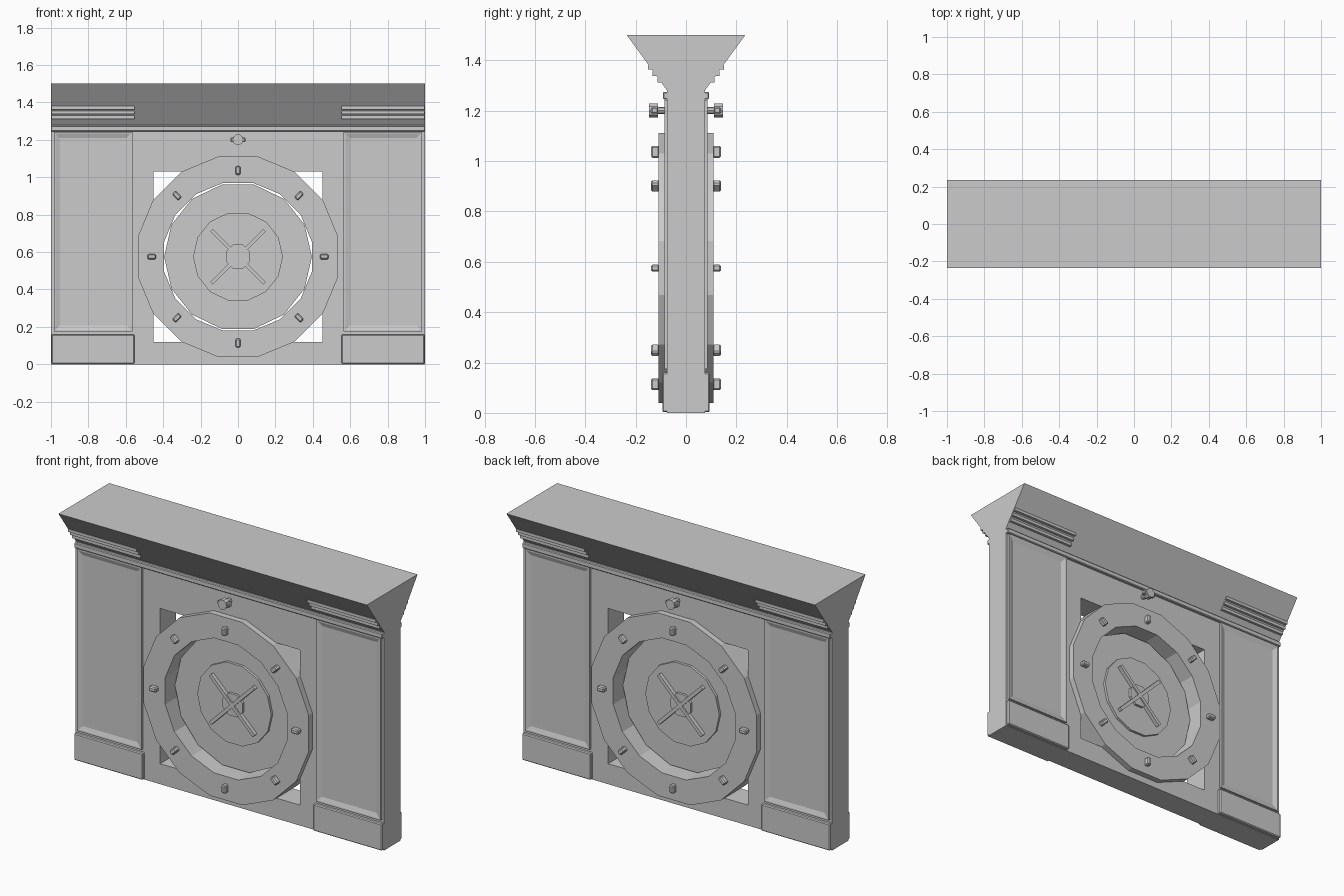
import bpy, bmesh, math
from mathutils import Matrix, Vector

if "Cube" in bpy.data.objects:
    bpy.data.objects.remove(bpy.data.objects["Cube"])

CZ = 0.575          # height of the wheel centre


def finish(name, bm):
    bmesh.ops.recalc_face_normals(bm, faces=bm.faces)
    me = bpy.data.meshes.new(name)
    bm.to_mesh(me)
    bm.free()
    ob = bpy.data.objects.new(name, me)
    bpy.context.collection.objects.link(ob)
    return ob


def box(name, lo, hi, bevel=0.0, mat=None):
    bm = bmesh.new()
    size = [b - a for a, b in zip(lo, hi)]
    mid = [(a + b) / 2 for a, b in zip(lo, hi)]
    bmesh.ops.create_cube(bm, size=1, matrix=Matrix.Translation(mid) @ Matrix.Diagonal((*size, 1)))
    if bevel:
        bmesh.ops.bevel(bm, geom=bm.edges[:], offset=bevel, segments=1, affect='EDGES')
    if mat:
        bm.transform(mat)
    return finish(name, bm)


def disc(name, r, y0, y1, n, z=CZ, phase=0.0):
    # cylinder along y between y0 and y1
    bm = bmesh.new()
    vs = [bm.verts.new((r * math.cos(phase + i * math.tau / n), y0,
                        z + r * math.sin(phase + i * math.tau / n))) for i in range(n)]
    f = bm.faces.new(vs)
    ext = bmesh.ops.extrude_face_region(bm, geom=[f])
    bmesh.ops.translate(bm, vec=(0, y1 - y0, 0),
                        verts=[v for v in ext['geom'] if isinstance(v, bmesh.types.BMVert)])
    return finish(name, bm)


def prism_x(name, profile, x0, x1):
    # side profile (y, z) extruded along x
    bm = bmesh.new()
    a = [bm.verts.new((x0, y, z)) for y, z in profile]
    b = [bm.verts.new((x1, y, z)) for y, z in profile]
    bm.faces.new(a)
    bm.faces.new(b)
    for i in range(len(a)):
        j = (i + 1) % len(a)
        bm.faces.new((a[i], a[j], b[j], b[i]))
    return finish(name, bm)


def panel(name, x0, x1, z0, z1, s):
    # raised frame with a sloped recess, facing s * y
    bm = bmesh.new()
    mid = ((x0 + x1) / 2, s * 0.075, (z0 + z1) / 2)
    bmesh.ops.create_cube(bm, size=1, matrix=Matrix.Translation(mid)
                          @ Matrix.Diagonal((x1 - x0, 0.022, z1 - z0, 1)))
    bm.normal_update()
    face = max(bm.faces, key=lambda f: f.normal.y * s)
    bmesh.ops.inset_region(bm, faces=[face], thickness=0.012)
    bmesh.ops.inset_region(bm, faces=[face], thickness=0.035, depth=-0.009)
    return finish(name, bm)


# wall with a square opening
wall = box("wall", (-1, -0.075, 0), (1, 0.075, 1.28))
cutter = box("opening_cutter", (-0.453, -0.3, 0.12), (0.453, 0.3, 1.03))
cutter.hide_render = True
cutter.hide_viewport = True
mod = wall.modifiers.new("opening", 'BOOLEAN')
mod.object = cutter
mod.operation = 'DIFFERENCE'
mod.solver = 'EXACT'

# flared top
prism_x("flared_top", [(-0.075, 1.28), (0.075, 1.28), (0.235, 1.5), (-0.235, 1.5)], -1, 1)

# big ring passing through the wall
bm = bmesh.new()
n = 16
loops = []
for r, y in ((0.546, -0.11), (0.546, 0.11), (0.403, 0.11), (0.403, -0.11)):
    loops.append([bm.verts.new((r * math.cos((i + .5) * math.tau / n), y,
                                CZ + r * math.sin((i + .5) * math.tau / n))) for i in range(n)])
for k in range(4):
    p, q = loops[k], loops[(k + 1) % 4]
    for i in range(n):
        j = (i + 1) % n
        bm.faces.new((p[i], p[j], q[j], q[i]))
finish("wheel_ring", bm)

# recessed door disc, stepped towards its hub
disc("door_disc", 0.395, -0.02, 0.02, 14)
disc("door_step", 0.24, -0.035, 0.035, 14)
disc("door_hub", 0.07, -0.05, 0.05, 8, phase=math.pi / 8)
for k in (1, -1):
    m = Matrix.Translation((0, 0, CZ)) @ Matrix.Rotation(k * math.pi / 4, 4, 'Y')
    box("door_bar", (-0.2, -0.058, -0.01), (0.2, 0.058, 0.01), mat=m)

for s in (-1, 1):
    def sbox(name, x0, x1, y0, y1, z0, z1, bevel=0.0, mat=None):
        ys = sorted((s * y0, s * y1))
        return box(name, (x0, ys[0], z0), (x1, ys[1], z1), bevel, mat)

    # bolts around the ring
    for i in range(8):
        m = Matrix.Translation((0, 0, CZ)) @ Matrix.Rotation(i * math.tau / 8, 4, 'Y')
        sbox("ring_bolt", -0.014, 0.014, 0.105, 0.139, 0.438, 0.485, 0.006, m)

    # knob above the ring
    disc("knob_stem", 0.014, s * 0.07, s * 0.12, 8, 1.2)
    disc("knob_head", 0.029, s * 0.112, s * 0.147, 10, 1.2)
    sbox("knob_bar", -0.04, 0.04, 0.112, 0.138, 1.188, 1.212, 0.004)

    # moulding under the flare
    sbox("moulding", -1, 1, 0.07, 0.092, 1.245, 1.275, 0.004)

    for side in (-1, 1):
        # plinth, recessed pilaster panel and stepped slats on the flare
        x0, x1 = sorted((side * 0.998, side * 0.553))
        sbox("plinth", x0, x1, 0.07, 0.094, 0.003, 0.16, 0.005)
        p0, p1 = sorted((side * 0.985, side * 0.565))
        panel("pilaster_panel", p0, p1, 0.175, 1.243, s)
        for z in (1.312, 1.338, 1.363):
            top = z + 0.017
            y = 0.075 + (top - 1.28) * 0.16 / 0.22 + 0.003
            sbox("slat", x0, x1, 0.06, y, z, top)
